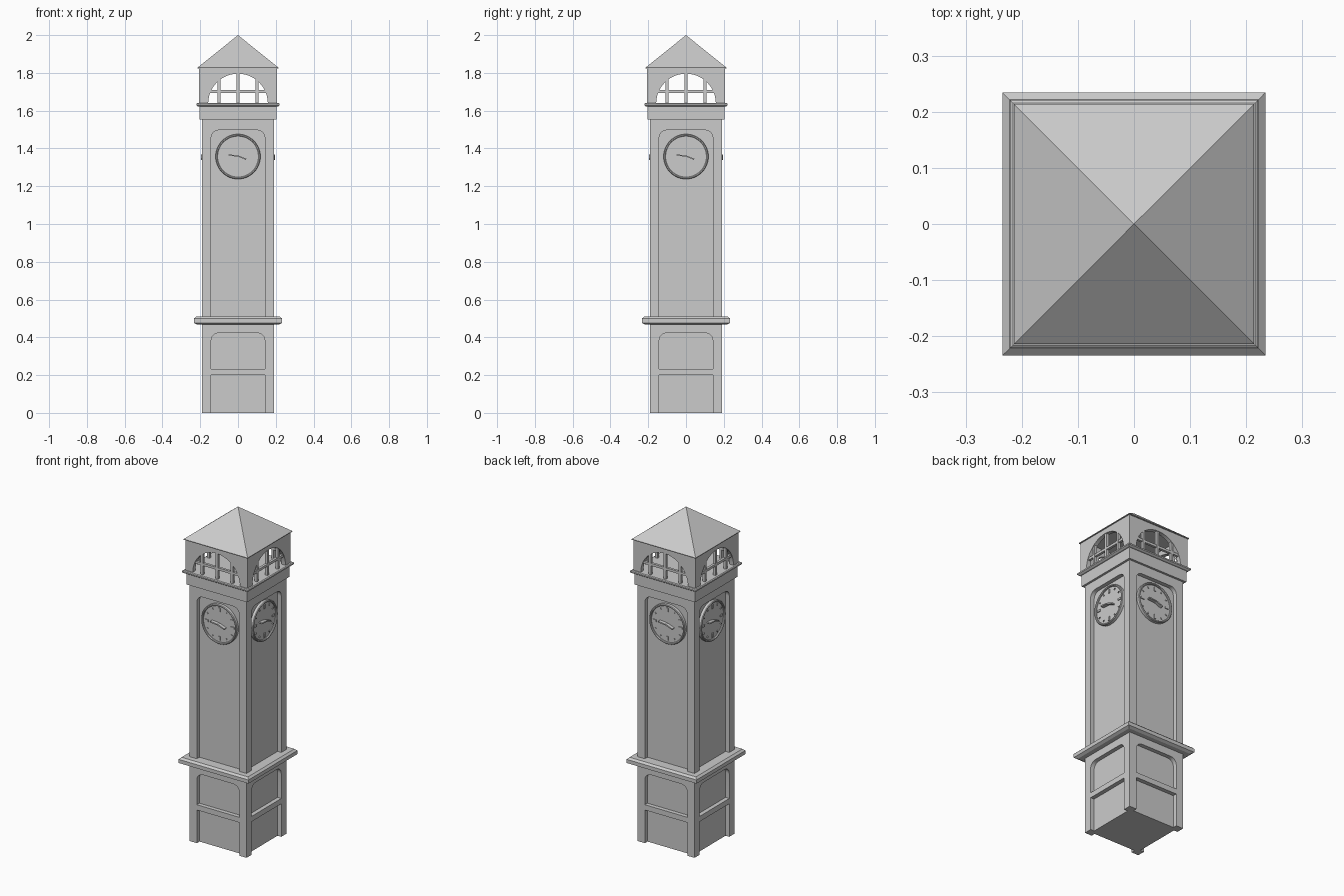
import bpy, bmesh
from math import pi, sin, cos, radians
from mathutils import Vector, Matrix

cube = bpy.data.objects.get("Cube")
if cube:
    bpy.data.objects.remove(cube, do_unlink=True)

STONE = bpy.data.materials.new("pale grey stone")
STONE.use_nodes = True
GREY = (0.6, 0.6, 0.6, 1)
STONE.diffuse_color = GREY
STONE.node_tree.nodes["Principled BSDF"].inputs["Base Color"].default_value = GREY


def finish(name, bm, smooth=False):
    bmesh.ops.remove_doubles(bm, verts=bm.verts[:], dist=1e-5)
    bmesh.ops.recalc_face_normals(bm, faces=bm.faces[:])
    mesh = bpy.data.meshes.new(name)
    bm.to_mesh(mesh)
    bm.free()
    mesh.materials.append(STONE)
    obj = bpy.data.objects.new(name, mesh)
    bpy.context.collection.objects.link(obj)
    if smooth:
        bpy.ops.object.select_all(action='DESELECT')
        obj.select_set(True)
        bpy.context.view_layer.objects.active = obj
        bpy.ops.object.shade_smooth_by_angle(angle=radians(25))
    return obj


def four_sides(bm):
    """Repeat the front geometry on the other three sides."""
    geom = bm.verts[:] + bm.edges[:] + bm.faces[:]
    bmesh.ops.spin(bm, geom=geom, cent=(0, 0, 0), axis=(0, 0, 1),
                   angle=1.5 * pi, steps=3, use_duplicate=True)


def square_stack(name, profile):
    """Loft square rings given as (half width, height)."""
    bm = bmesh.new()
    rings = [[bm.verts.new((sx * h, sy * h, z)) for sx, sy in
              ((-1, -1), (1, -1), (1, 1), (-1, 1))] for h, z in profile]
    for a, b in zip(rings, rings[1:]):
        for i in range(4):
            j = (i + 1) % 4
            bm.faces.new((a[i], a[j], b[j], b[i]))
    bm.faces.new(rings[0])
    if profile[-1][0] > 0:
        bm.faces.new(rings[-1])
    return finish(name, bm)


def pierced_walls(name, loops, half, inner):
    """Four mitred wall plates whose outline and holes are (x, z) loops."""
    bm = bmesh.new()
    edges = []
    for loop in loops:
        vs = [bm.verts.new((x, -half, z)) for x, z in loop]
        edges += [bm.edges.new((vs[i - 1], vs[i])) for i in range(len(vs))]
    bmesh.ops.triangle_fill(bm, use_beauty=True, use_dissolve=False,
                            edges=edges, normal=(0, -1, 0))
    out = bmesh.ops.extrude_face_region(bm, geom=bm.faces[:], use_keep_orig=True)
    moved = [g for g in out["geom"] if isinstance(g, bmesh.types.BMVert)]
    bmesh.ops.translate(bm, verts=moved, vec=(0, half - inner, 0))
    ends = [f for f in bm.faces if all(abs(v.co.x) > half - 1e-4 for v in f.verts)]
    bmesh.ops.delete(bm, geom=ends, context='FACES')
    for v in bm.verts:
        v.co.x = max(-abs(v.co.y), min(abs(v.co.y), v.co.x))
    four_sides(bm)
    return finish(name, bm, smooth=True)


def arched_panel(w, z0, z1, r, steps=6):
    right = [(w - r + r * cos(a), z1 - r + r * sin(a))
             for a in (i * pi / 2 / steps for i in range(steps + 1))]
    left = [(-x, z) for x, z in reversed(right)]
    return [(-w, z0), (w, z0)] + right + left


def bar(bm, p, q, width, y0, y1):
    """Box along the line p-q in the front plane, between depths y0 and y1."""
    p, q = Vector((p[0], 0, p[1])), Vector((q[0], 0, q[1]))
    d = (q - p).normalized()
    side = Vector((d.z, 0, -d.x))
    mid = (p + q) / 2 + Vector((0, -(y0 + y1) / 2, 0))
    frame = Matrix((d * (q - p).length, Vector((0, y1 - y0, 0)), side * width))
    bmesh.ops.create_cube(bm, size=1,
                          matrix=Matrix.Translation(mid) @ frame.transposed().to_4x4())


# Shaft: recessed core wrapped by a frame of posts and rails
HALF, CORE, PANEL, TOP = 0.19, 0.165, 0.142, 1.556
square_stack("shaft_core", [(CORE, 0), (CORE, TOP)])
frame_outline = [(-HALF, 0), (-PANEL, 0), (-PANEL, 0.2), (PANEL, 0.2),
                 (PANEL, 0), (HALF, 0), (HALF, TOP), (-HALF, TOP)]
pierced_walls("shaft_frame",
              [frame_outline,
               arched_panel(PANEL, 0.232, 0.423, 0.04),
               arched_panel(PANEL, 0.49, 1.497, 0.04)], HALF, CORE - 0.005)

# Mouldings
square_stack("belt_moulding", [(0.218, 0.468), (0.234, 0.477), (0.234, 0.499), (0.222, 0.51)])
square_stack("cap_block", [(0.203, 1.553), (0.203, 1.626)])
square_stack("belfry_cornice", [(0.212, 1.622), (0.221, 1.628), (0.221, 1.636), (0.216, 1.64)])

# Belfry: four walls with round-headed openings
BELFRY, SILL, EAVE, ARCH = 0.207, 1.638, 1.826, 0.158
arch = [(-ARCH * cos(i * pi / 24), SILL + ARCH * sin(i * pi / 24)) for i in range(25)]
pierced_walls("belfry_walls",
              [[(-BELFRY, SILL)] + arch + [(BELFRY, SILL), (BELFRY, EAVE), (-BELFRY, EAVE)]],
              BELFRY, 0.182)

# Belfry grilles
bm = bmesh.new()
for x in (-0.1, 0, 0.1):
    head = SILL + (ARCH ** 2 - x ** 2) ** 0.5
    bar(bm, (x, SILL - 0.003), (x, head + 0.006), 0.015, 0.186, 0.203)
bar(bm, (-ARCH, 1.702), (ARCH, 1.702), 0.015, 0.187, 0.202)
four_sides(bm)
finish("belfry_grilles", bm)

# Roof
square_stack("pyramid_roof", [(0.214, EAVE - 0.002), (0.214, EAVE + 0.002), (0, 2.0)])

# Clock dials: a raised rim around a flat face
DIAL_Z, FACE = 1.357, 0.175
bm = bmesh.new()
rim = [(0, 0.16), (0.119, 0.16), (0.119, 0.181), (0.116, 0.185),
       (0.111, 0.185), (0.108, 0.181), (0.108, FACE), (0, FACE)]
vs = [bm.verts.new((r, -d, DIAL_Z)) for r, d in rim]
es = [bm.edges.new(pair) for pair in zip(vs, vs[1:])]
bmesh.ops.spin(bm, geom=vs + es, cent=(0, 0, DIAL_Z), axis=(0, 1, 0),
               angle=2 * pi, steps=48, use_duplicate=False)
four_sides(bm)
finish("clock_dials", bm, smooth=True)

# Hour marks
bm = bmesh.new()
for h in range(12):
    a = h * pi / 6
    start, width = (0.074, 0.012) if h % 3 == 0 else (0.088, 0.006)
    bar(bm, (start * sin(a), DIAL_Z + start * cos(a)),
        (0.098 * sin(a), DIAL_Z + 0.098 * cos(a)), width, FACE - 0.002, FACE + 0.005)
four_sides(bm)
finish("hour_marks", bm)

# Clock hands
bm = bmesh.new()
hub = (0, DIAL_Z + 0.003)
bar(bm, hub, (-0.05, DIAL_Z + 0.008), 0.007, FACE - 0.002, 0.196)
bar(bm, hub, (0.043, DIAL_Z - 0.014), 0.007, FACE - 0.002, 0.195)
four_sides(bm)
finish("clock_hands", bm)
